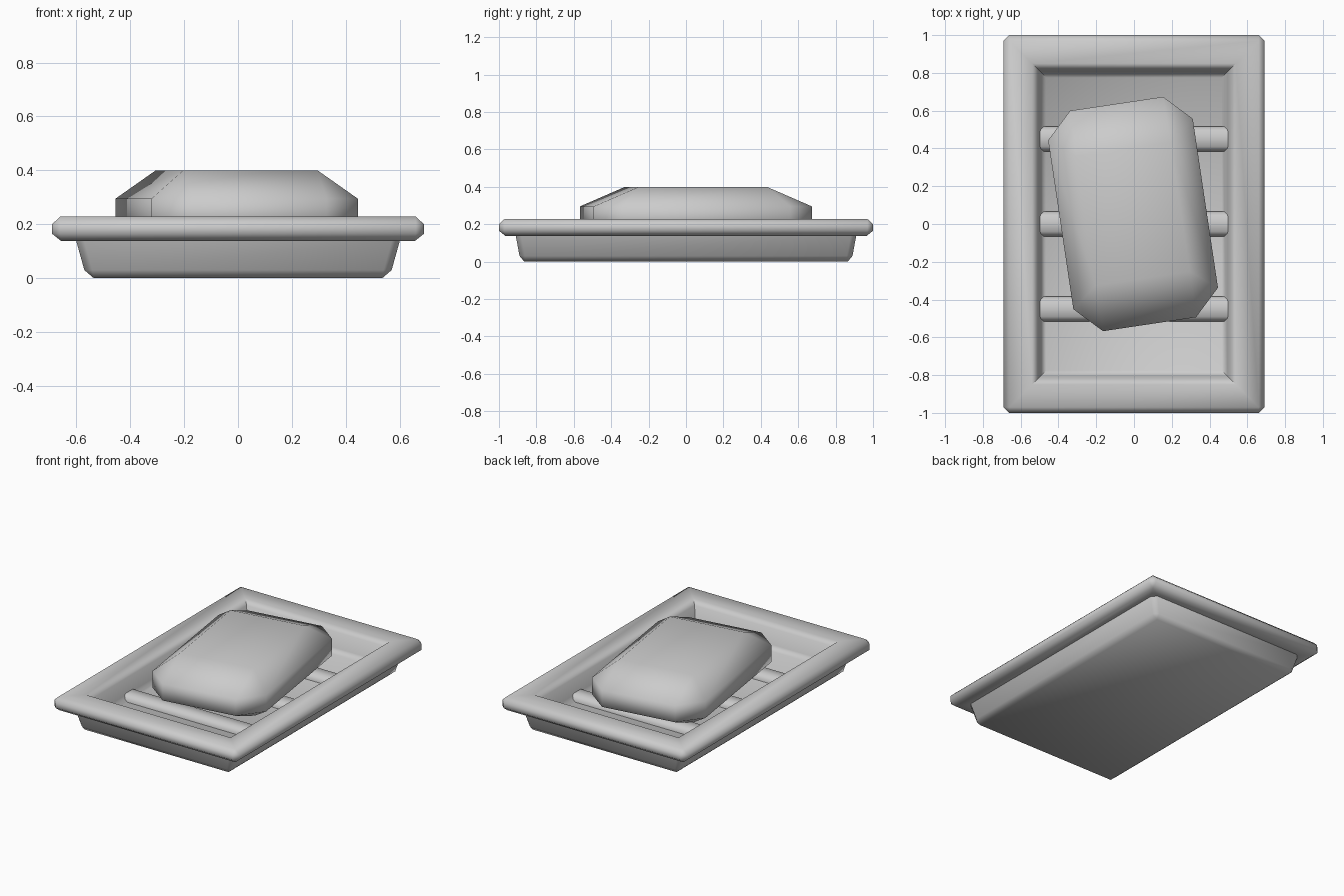
import bpy, bmesh, math

if "Cube" in bpy.data.objects:
    bpy.data.objects.remove(bpy.data.objects["Cube"])


def finish(name, bm, angle):
    """Turn a bmesh into a smooth-shaded object."""
    bmesh.ops.recalc_face_normals(bm, faces=bm.faces)
    me = bpy.data.meshes.new(name)
    bm.to_mesh(me)
    bm.free()
    ob = bpy.data.objects.new(name, me)
    bpy.context.collection.objects.link(ob)
    bpy.ops.object.select_all(action='DESELECT')
    ob.select_set(True)
    bpy.context.view_layer.objects.active = ob
    bpy.ops.object.shade_smooth_by_angle(angle=math.radians(angle))
    return ob


def loft(name, rings, angle):
    """Stack rectangles with cut corners: (half x, half y, z, corner cut)."""
    bm = bmesh.new()
    loops = []
    for hx, hy, z, c in rings:
        pts = [(hx, -hy + c), (hx, hy - c), (hx - c, hy), (-hx + c, hy),
               (-hx, hy - c), (-hx, -hy + c), (-hx + c, -hy), (hx - c, -hy)]
        loops.append([bm.verts.new((x, y, z)) for x, y in pts])
    for a, b in zip(loops, loops[1:]):
        for i in range(8):
            j = (i + 1) % 8
            bm.faces.new((a[i], a[j], b[j], b[i]))
    bm.faces.new(loops[0])
    bm.faces.new(loops[-1])
    bmesh.ops.remove_doubles(bm, verts=bm.verts, dist=1e-4)
    return finish(name, bm, angle)


# Dish: one continuous skin from the underside, over the rim, to the floor
loft("dish", [
    (0.535, 0.865, 0.0, 0.0),
    (0.57, 0.89, 0.03, 0.03),
    (0.60, 0.91, 0.137, 0.03),
    (0.655, 0.965, 0.137, 0.0),
    (0.69, 1.0, 0.165, 0.03),
    (0.69, 1.0, 0.20, 0.03),
    (0.66, 0.97, 0.228, 0.0),
    (0.54, 0.85, 0.228, 0.0),
    (0.51, 0.82, 0.20, 0.0),
    (0.495, 0.805, 0.10, 0.0),
    (0.465, 0.775, 0.07, 0.0),
], 50)

# Drain ridges across the floor
for i, y in enumerate((-0.45, 0.0, 0.45)):
    bm = bmesh.new()
    prof = [(-0.065, 0.06), (-0.065, 0.085), (-0.04, 0.11),
            (0.04, 0.11), (0.065, 0.085), (0.065, 0.06)]
    ends = [[bm.verts.new((x, y + dy, z)) for dy, z in prof] for x in (-0.505, 0.505)]
    for k in range(6):
        m = (k + 1) % 6
        bm.faces.new((ends[0][k], ends[0][m], ends[1][m], ends[1][k]))
    for e in ends:
        bm.faces.new(e)
    finish(f"ridge_{i + 1}", bm, 50)

# Soap bar: bevelled block, turned slightly
soap = loft("soap", [
    (0.252, 0.345, 0.08, 0.0),
    (0.387, 0.59, 0.182, 0.138),
    (0.387, 0.59, 0.295, 0.138),
    (0.252, 0.345, 0.40, 0.0),
], 60)
soap.location = (-0.005, 0.053, 0)
soap.rotation_euler.z = math.radians(8.5)
